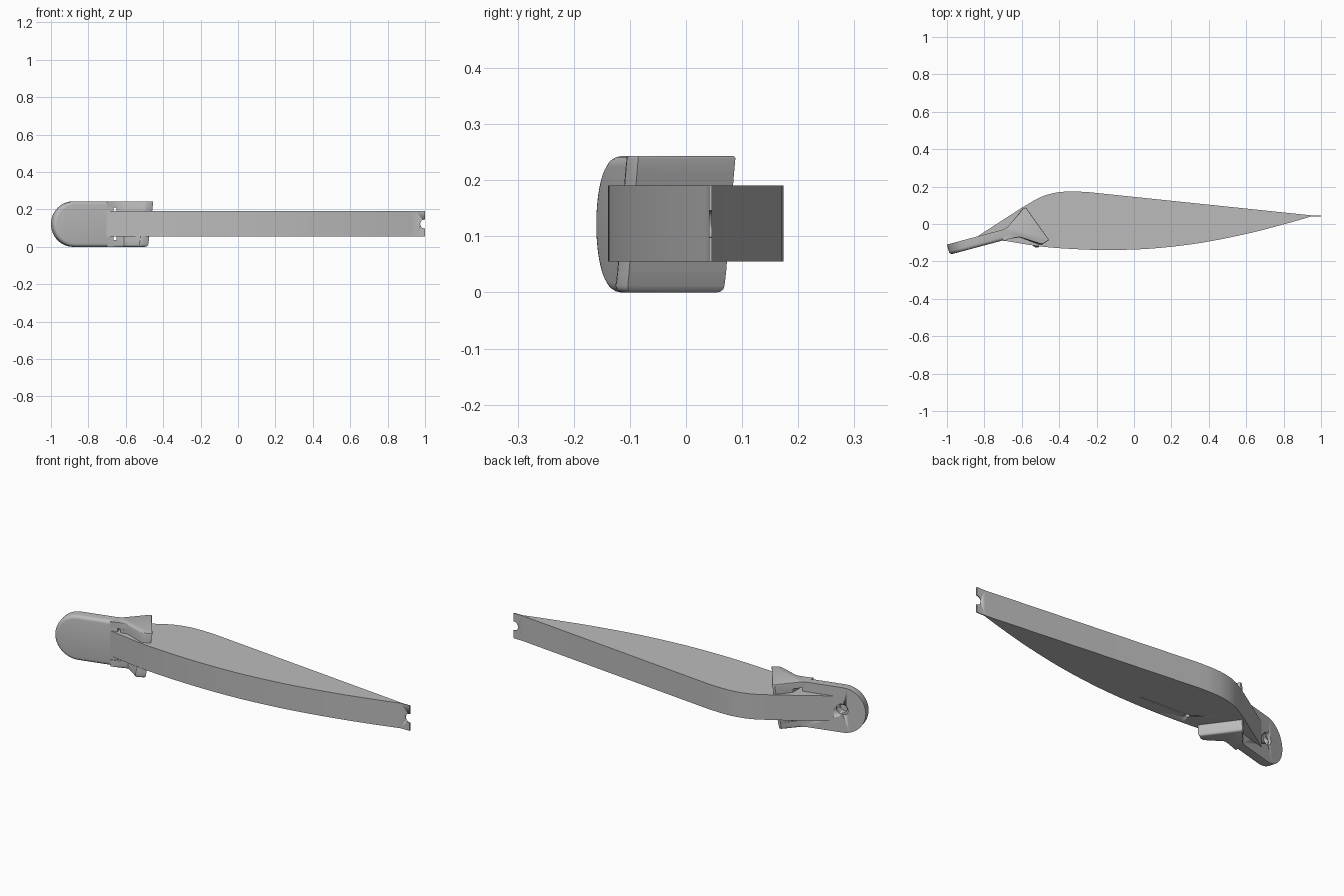
import bpy, bmesh, math
from mathutils import Vector, geometry

cube = bpy.data.objects.get("Cube")
if cube:
    bpy.data.objects.remove(cube, do_unlink=True)

grey = bpy.data.materials.new("satin grey")
grey.use_nodes = True
grey.diffuse_color = (0.5, 0.5, 0.5, 1)
grey.node_tree.nodes["Principled BSDF"].inputs["Base Color"].default_value = (0.5, 0.5, 0.5, 1)


def finish(name, bm, angle=30):
    bmesh.ops.recalc_face_normals(bm, faces=bm.faces)
    mesh = bpy.data.meshes.new(name)
    bm.to_mesh(mesh)
    bm.free()
    mesh.materials.append(grey)
    obj = bpy.data.objects.new(name, mesh)
    bpy.context.collection.objects.link(obj)
    bpy.ops.object.select_all(action='DESELECT')
    obj.select_set(True)
    bpy.context.view_layer.objects.active = obj
    bpy.ops.object.shade_smooth_by_angle(angle=math.radians(angle))
    return obj


def prism(points, offset):
    """Extrude a closed 3D outline along an offset."""
    bm = bmesh.new()
    face = bm.faces.new([bm.verts.new(p) for p in points])
    ext = bmesh.ops.extrude_face_region(bm, geom=[face], use_keep_orig=True)
    moved = [v for v in ext["geom"] if isinstance(v, bmesh.types.BMVert)]
    bmesh.ops.translate(bm, vec=offset, verts=moved)
    return bm


def flat(points, z):
    return [Vector((x, y, z)) for x, y in points]


def smooth(points, steps=6):
    """Rounded curve through the given points."""
    p = [Vector(q) for q in points]
    p = [2 * p[0] - p[1]] + p + [2 * p[-1] - p[-2]]
    out = []
    for a, b, c, d in zip(p, p[1:], p[2:], p[3:]):
        for i in range(steps):
            t = i / steps
            out.append(0.5 * (2 * b + (c - a) * t + (2 * a - 5 * b + 4 * c - d) * t * t
                              + (3 * b - a - 3 * c + d) * t ** 3))
    return [tuple(q) for q in out] + [tuple(points[-1])]


def cut(obj, name, center, direction, radius, depth):
    """Drill a round hole."""
    bm = bmesh.new()
    bmesh.ops.create_cone(bm, cap_ends=True, segments=24, radius1=radius, radius2=radius, depth=depth)
    rot = Vector((0, 0, 1)).rotation_difference(Vector(direction)).to_matrix()
    bmesh.ops.rotate(bm, matrix=rot, verts=bm.verts)
    bmesh.ops.translate(bm, vec=center, verts=bm.verts)
    cutter = finish(name, bm)
    cutter.hide_render = True
    cutter.hide_set(True)
    mod = obj.modifiers.new(name, 'BOOLEAN')
    mod.operation = 'DIFFERENCE'
    mod.solver = 'EXACT'
    mod.object = cutter


HEIGHT, MID = 0.243, 0.122

# Blade: curved belly, rounded shoulder, straight back, thin tip
belly = smooth([(-0.69, -0.09), (-0.5, -0.12), (-0.32, -0.134), (-0.13, -0.139), (0.1, -0.131),
                (0.35, -0.102), (0.6, -0.053), (0.8, -0.002), (0.95, 0.041)])
shoulder = smooth([(-0.25, 0.171), (-0.34, 0.174), (-0.42, 0.167), (-0.5, 0.143), (-0.6, 0.087)])
outline = belly + [(1, 0.041), (1, 0.046), (0.95, 0.046)] + shoulder + [(-0.85, -0.075)]
blade = finish("blade", prism(flat(outline, 0.055), (0, 0, 0.136)))
cut(blade, "tip_notch_cutter", (0.998, 0.04, MID), (0, 1, 0), 0.024, 0.2)
cut(blade, "pin_hole_cutter", (-0.38, -0.065, 0.055), (0, 0, 1), 0.012, 0.04)

# Mounting plate: flat bar with a round end, softened front rim
along = Vector((math.cos(math.radians(15)), math.sin(math.radians(15)), 0))
front = Vector((along.y, -along.x, 0))
corner = Vector((-1, -0.11, 0))
radius = HEIGHT / 2
plate_outline = []
for i in range(33):
    a = math.pi / 2 + math.pi * i / 32
    plate_outline.append(corner + along * (radius + radius * math.cos(a))
                         + Vector((0, 0, radius + radius * math.sin(a))))
plate_outline += [corner + along * 0.33, corner + along * 0.33 + Vector((0, 0, HEIGHT))]
bm = prism(plate_outline, front * 0.056)
rim = [e for e in bm.edges
       if all((v.co - corner).dot(front) > 0.05 for v in e.verts)
       and any((v.co - corner).dot(along) < 0.3 for v in e.verts)]
bmesh.ops.bevel(bm, geom=rim, offset=0.018, segments=4, profile=0.5, affect='EDGES')
plate = finish("mounting_plate", bm, 40)
hole = corner + along * 0.125 + Vector((0, 0, MID))
cut(plate, "screw_hole_cutter", hole, front, 0.022, 0.08)
cut(plate, "screw_recess_cutter", hole, front, 0.032, 0.03)

# Fork prongs gripping the blade above and below, with a slanted end
prong = [(-0.7, -0.092), (-0.66, -0.078), (-0.61, -0.071), (-0.5, -0.106), (-0.485, -0.105),
         (-0.453, -0.085), (-0.578, 0.088), (-0.59, 0.085), (-0.675, -0.015), (-0.7, -0.03)]
pad = [(-0.65, -0.077)] + prong[2:8] + [(-0.65, 0.014)]
end_dir = Vector((0.82, 0.57, 0))


def slant(bm):
    for v in bm.verts:
        if v.co.dot(end_dir) > -0.5:
            v.co -= end_dir * 0.14 * (HEIGHT - v.co.z)


for side, outer, inner, grip in (("upper", HEIGHT, 0.21, 0.189), ("lower", 0, 0.036, 0.057)):
    bm = prism(flat(prong, inner), (0, 0, outer - inner))
    slant(bm)
    edges = [e for e in bm.edges if all(abs(v.co.z - outer) < 0.001 for v in e.verts)
             and all(v.co.x > -0.69 for v in e.verts)]
    bmesh.ops.bevel(bm, geom=edges, offset=0.004 if outer else 0.012, segments=3, profile=0.5, affect='EDGES')
    finish(side + "_prong", bm, 35)
    bm = prism(flat(pad, inner), (0, 0, grip - inner))
    slant(bm)
    finish(side + "_grip_pad", bm)
